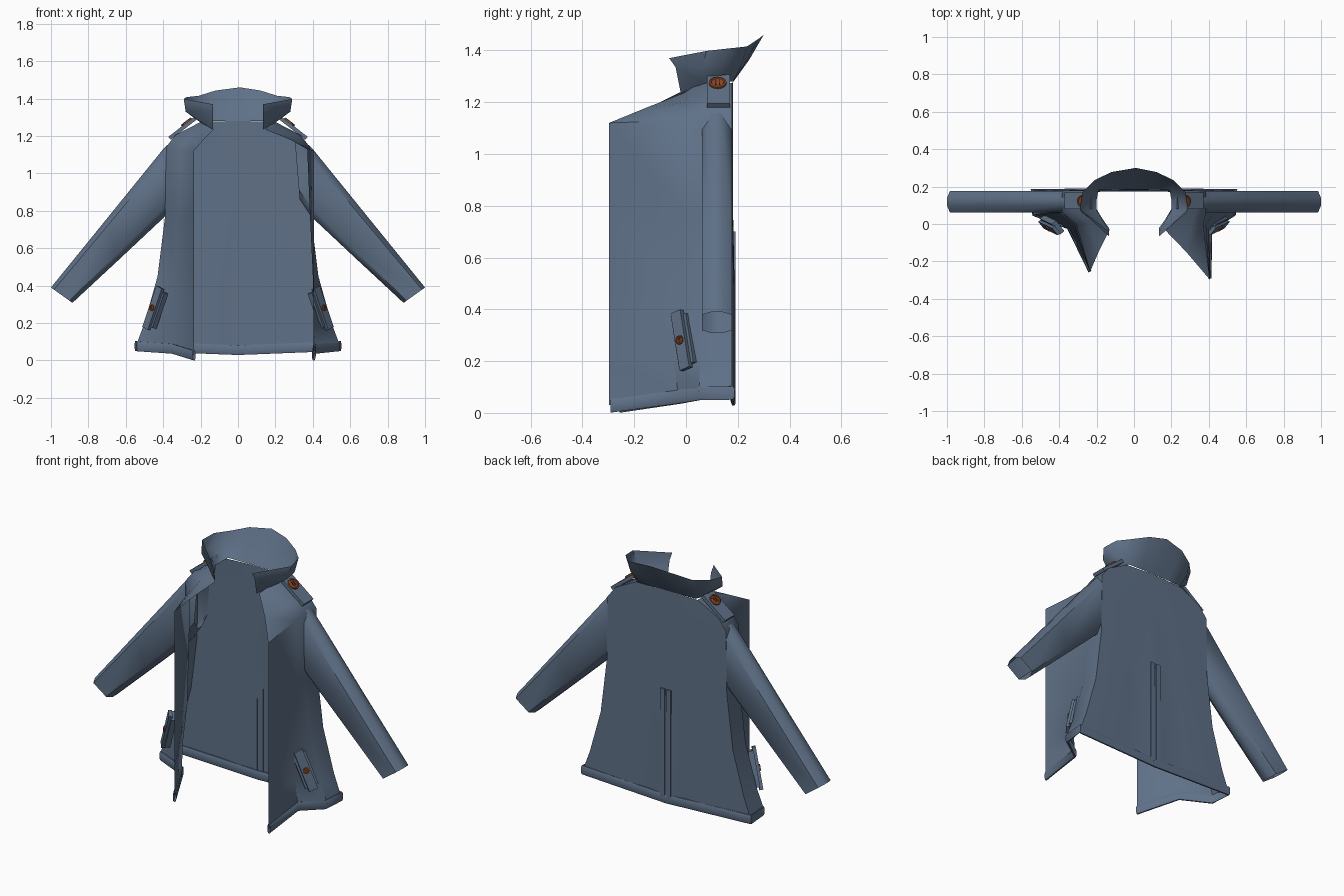
import bpy, math
from mathutils import Vector, Matrix

if "Cube" in bpy.data.objects:
    bpy.data.objects.remove(bpy.data.objects["Cube"])


def material(name, rgb):
    m = bpy.data.materials.new(name)
    m.diffuse_color = (*rgb, 1)
    m.use_nodes = True
    m.node_tree.nodes["Principled BSDF"].inputs["Base Color"].default_value = m.diffuse_color
    return m


BLUE = material("slate blue cloth", (0.115, 0.165, 0.245))
BROWN = material("brown button", (0.27, 0.065, 0.02))
DARK = material("dark button stitching", (0.07, 0.02, 0.01))


def mesh(name, verts, faces, mat, angle=50):
    me = bpy.data.meshes.new(name)
    me.from_pydata([tuple(v) for v in verts], [], faces)
    me.materials.append(mat)
    ob = bpy.data.objects.new(name, me)
    bpy.context.collection.objects.link(ob)
    bpy.ops.object.select_all(action='DESELECT')
    ob.select_set(True)
    bpy.context.view_layer.objects.active = ob
    bpy.ops.object.shade_smooth_by_angle(angle=math.radians(angle))
    return ob


def loft(name, rows, mat, closed=False, flip=False, angle=50):
    """Skin equal-length rows of points."""
    n = len(rows[0])
    faces = []
    for j in range(len(rows) - 1):
        for i in range(n if closed else n - 1):
            k = (i + 1) % n
            f = (j*n + i, (j+1)*n + i, (j+1)*n + k, j*n + k)
            faces.append(f[::-1] if flip else f)
    return mesh(name, [p for r in rows for p in r], faces, mat, angle)


def frame(center, along, normal):
    x = Vector(along).normalized()
    z = Vector(normal)
    z = (z - x * z.dot(x)).normalized()
    m = Matrix((x, z.cross(x), z)).transposed().to_4x4()
    m.translation = center
    return m


def plate(name, m, length, width, thick, mat):
    c = [m @ Vector((x*length/2, y*width/2, z*thick/2))
         for z in (-1, 1) for x, y in ((-1, -1), (1, -1), (1, 1), (-1, 1))]
    faces = [(3, 2, 1, 0), (4, 5, 6, 7)]
    faces += [(i, (i+1) % 4, (i+1) % 4 + 4, i + 4) for i in range(4)]
    return mesh(name, c, faces, mat, 30)


def button(name, m, r):
    rows = [[m @ Vector((math.cos(a)*q, math.sin(a)*q, h))
             for a in (i*math.tau/12 for i in range(12))]
            for q, h in ((r, 0), (r, r*.3), (r*.8, r*.36), (r*.7, r*.25), (.0005, r*.25))]
    loft(name, rows, BROWN, closed=True, flip=True, angle=30)
    for s in (-1, 1):
        plate(name + "_stitch", m @ Matrix.Translation((0, s*r*.22, r*.28)),
              r*.8, r*.16, r*.12, DARK)


# Body: each level holds front edge, front fold, side, and back points
# (left edge xy), (right edge xy), edge z, (left fold xy), (right fold xy), fold z, side (x, y, z), back z
levels = [
    ((-.235, -.255), (.405, -.297), .03, (-.35, -.02), (.41, -.03), .07, (.545, .05, .08), .06),
    ((-.235, -.255), (.405, -.297), .20, (-.34, -.03), (.405, -.05), .22, (.50, .055, .20), .20),
    ((-.235, -.255), (.405, -.297), .45, (-.33, 0), (.40, -.02), .45, (.43, .06, .45), .47),
    ((-.235, -.255), (.405, -.297), .77, (-.32, 0), (.385, 0), .77, (.39, .06, .77), .77),
    ((-.235, -.255), (.405, -.297), 1.12, (-.31, 0), (.37, 0), 1.13, (.385, .062, 1.14), 1.13),
    ((-.185, -.14), (.28, -.15), 1.18, (-.25, .01), (.31, .01), 1.2, (.335, .07, 1.205), 1.2),
    ((-.13, -.03), (.145, -.01), 1.235, (-.17, .03), (.17, .03), 1.26, (.20, .08, 1.275), 1.28),
]


def half(s, lv):
    al, ar, az, bl, br, bz, (cx, cy, cz), ez = lv
    a, b = (al, bl) if s < 0 else (ar, br)
    relief = .006 if ez < .5 else 0          # shallow back pleats
    return [(*a, az), (*b, bz), (s*cx, cy, cz), (s*cx, .178, cz),
            (s*cx*.42, .182 + relief*.5, cz*.4 + ez*.6),
            (s*cx*.22, .182 - relief*.5, ez), (s*.03, .182 + relief, ez)]


loft("jacket_body", [half(-1, l) + half(1, l)[::-1] for l in levels], BLUE)

# Hem band following the bottom edge
path = [(-.235, -.255, .027), (-.35, -.02, .062), (-.535, .05, .075), (-.55, .178, .077), (0, .183, .055),
        (.55, .178, .077), (.535, .05, .075), (.41, -.03, .062), (.405, -.292, .027)]
path = [Vector(p) for p in path]
rings = []
for i, p in enumerate(path):
    d = path[min(i+1, len(path)-1)] - path[max(i-1, 0)]
    side = Vector((-d.y, d.x, 0)).normalized() * .009
    up = Vector((0, 0, .026))
    rings.append([p + side*.5 - up, p + side - up*.6, p + side + up*.6, p + side*.5 + up,
                  p - side*.5 + up, p - side + up*.6, p - side - up*.6, p - side*.5 - up])
loft("hem_band", rings, BLUE, closed=True, angle=60)

# Collar: neck ring, flared middle, top rim
collar = [
    [(.135, -.02, 1.235), (.20, .07, 1.272), (.20, .13, 1.275), (.19, .182, 1.28), (.10, .184, 1.28)],
    [(.135, -.04, 1.335), (.28, .06, 1.33), (.27, .14, 1.335), (.21, .215, 1.345), (.11, .235, 1.36)],
    [(.135, -.065, 1.37), (.29, .08, 1.398), (.275, .17, 1.408), (.21, .235, 1.415), (.12, .278, 1.443)],
]
mids = [(0, .184, 1.28), (0, .245, 1.365), (.01, .3, 1.46)]
loft("collar", [[(-x, y, z) for x, y, z in r] + [m] + r[::-1]
                for r, m in zip(collar, mids)], BLUE)

# Sleeves: flattened tubes given by upper and lower edge (x, z)
edges = [((.30, 1.225), (.33, .86)), ((.40, 1.13), (.39, .77)),
         ((.72, .735), (.63, .545)), ((1.0, .39), (.885, .308))]
profile = [(1, .35), (.72, 1), (-.72, 1), (-1, .35), (-1, -.35), (-.72, -1), (.72, -1), (1, -.35)]
for s, side in ((-1, "left"), (1, "right")):
    rows = []
    for (tx, tz), (bx, bz) in edges:
        rows.append([(s*((tx+bx)/2 + u*(tx-bx)/2), .119 + v*.058, (tz+bz)/2 + u*(tz-bz)/2)
                     for u, v in profile])
    loft(side + "_sleeve", rows, BLUE, closed=True, flip=s < 0)

    # Shoulder strap and button
    along, nrm = (s*.8, 0, -.62), (s*.62, 0, .8)
    plate(side + "_shoulder_strap", frame((s*.295, .125, 1.243), along, nrm), .18, .088, .02, BLUE)
    button(side + "_shoulder_button", frame((s*.272, .122, 1.27), along, nrm), .034)

    # Slanted pocket welt and button on the front panel
    top, low = Vector((s*.415, -.035, .39)), Vector((s*.49, .0, .17))
    nrm = (s*.72, -.66, .2)
    m = frame((top + low)/2, low - top, nrm)
    plate(side + "_pocket_welt", m, .235, .05, .02, BLUE)
    plate(side + "_pocket_tab", m @ Matrix.Translation((0, 0, -.02)), .2, .075, .03, BLUE)
    button(side + "_pocket_button", m @ Matrix.Translation((0, 0, .01)), .018)

# Centre back strips of the pleat
for s in (-1, 1):
    plate("back_pleat_strip", frame((s*.02, .188, .38), (0, 0, 1), (0, 1, 0)), .64, .028, .008, BLUE)
